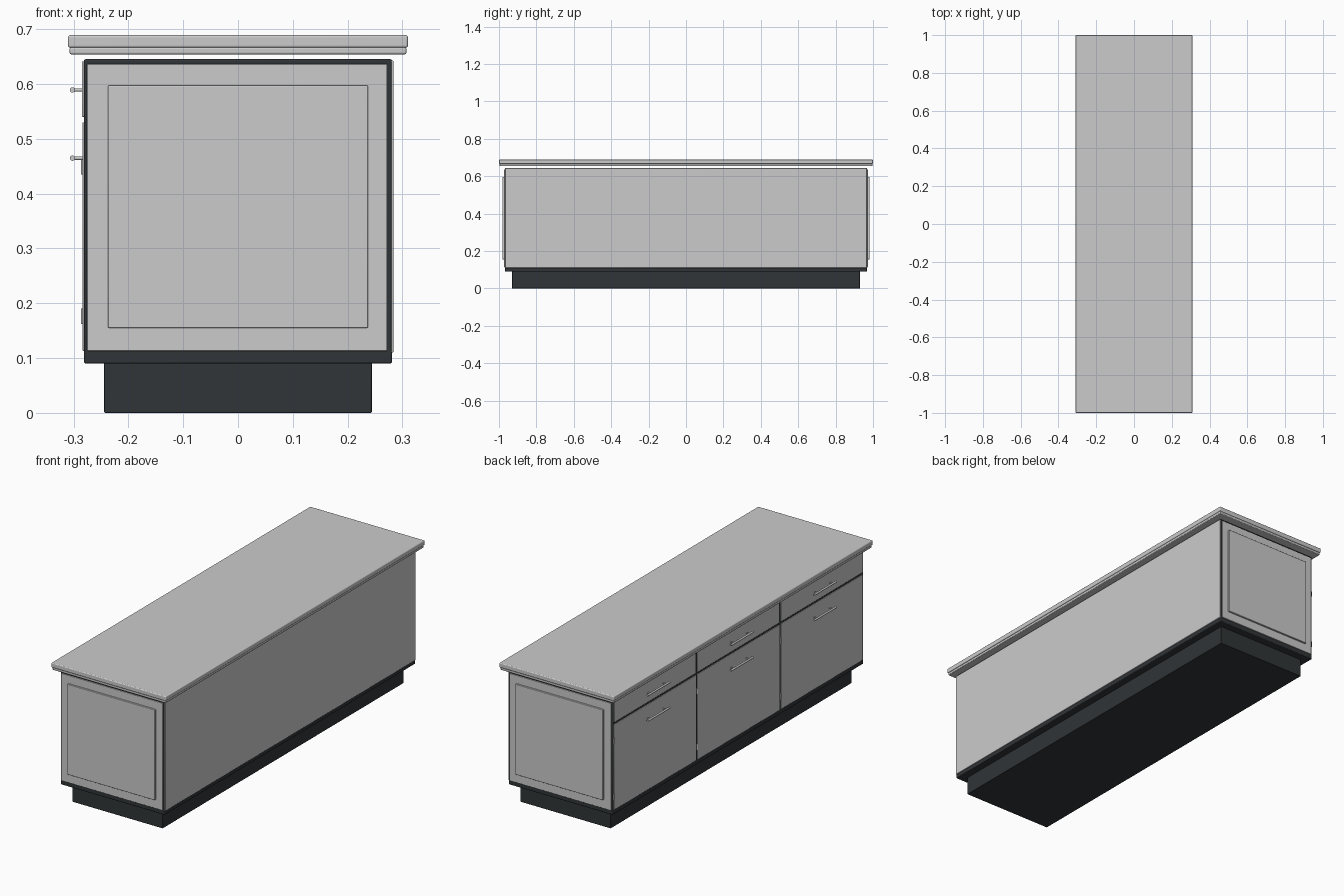
import bpy, math

if "Cube" in bpy.data.objects:
    bpy.data.objects.remove(bpy.data.objects["Cube"])

dark = bpy.data.materials.new("dark_charcoal")
dark.diffuse_color = (0.03, 0.035, 0.038, 1)
dark.use_nodes = True
dark.node_tree.nodes["Principled BSDF"].inputs["Base Color"].default_value = dark.diffuse_color


def box(name, x, y, z, bevel=0.0, mat=None, segments=2):
    """Box from (min, max) ranges on each axis."""
    bpy.ops.mesh.primitive_cube_add(
        size=1, location=[(a + b) / 2 for a, b in (x, y, z)])
    ob = bpy.context.object
    ob.name = name
    ob.scale = [b - a for a, b in (x, y, z)]
    bpy.ops.object.transform_apply(location=False, rotation=False, scale=True)
    if bevel:
        m = ob.modifiers.new("bevel", 'BEVEL')
        m.width, m.segments = bevel, segments
        bpy.ops.object.shade_smooth_by_angle()
    if mat:
        ob.data.materials.append(mat)
    return ob


def rod(name, loc, radius, length, axis):
    rot = {'x': (0, math.pi / 2, 0), 'y': (math.pi / 2, 0, 0), 'z': (0, 0, 0)}[axis]
    bpy.ops.mesh.primitive_cylinder_add(
        vertices=16, radius=radius, depth=length, location=loc, rotation=rot)
    bpy.context.object.name = name
    bpy.ops.object.shade_smooth_by_angle()


def handle(name, y, z):
    rod(name + "_bar", (-0.302, y, z), 0.0048, 0.17, 'y')
    for i, s in enumerate((-1, 1)):
        rod(f"{name}_post_{i}", (-0.292, y + s * 0.06, z), 0.003, 0.02, 'x')


# Plinth and dark carcass
box("plinth", (-0.244, 0.244), (-0.93, 0.93), (0, 0.092), 0.002, dark)
box("carcass", (-0.281, 0.281), (-0.968, 0.968), (0.09, 0.645), 0.003, dark)

# Two-step worktop, hovering just above the carcass
box("worktop_lower", (-0.307, 0.307), (-0.997, 0.997), (0.654, 0.667), 0.003)
box("worktop", (-0.31, 0.31), (-1, 1), (0.666, 0.689), 0.004, segments=3)

# Plain back panel
box("back_panel", (0.27, 0.2835), (-0.967, 0.967), (0.11, 0.643), 0.002)

# End panels with a raised centre field
for end, s in (("front", -1), ("rear", 1)):
    box(end + "_end_panel", (-0.275, 0.272), sorted((s * 0.96, s * 0.972)),
        (0.113, 0.636), 0.001)
    box(end + "_raised_field", (-0.237, 0.237), sorted((s * 0.965, s * 0.981)),
        (0.155, 0.597), 0.002)

# Three bays of drawer over door on the left side
bay, gap = 1.93 / 3, 0.005
for i in range(3):
    yc = (i - 1) * bay
    ys = (yc - bay / 2 + gap, yc + bay / 2 - gap)
    box(f"drawer_front_{i}", (-0.2845, -0.27), ys, (0.54, 0.641), 0.0015)
    box(f"door_{i}", (-0.2835, -0.27), ys, (0.113, 0.53), 0.0015)
    handle(f"drawer_handle_{i}", yc, 0.589)
    handle(f"door_handle_{i}", yc, 0.4645)
    for j, z in enumerate((0.176, 0.449)):
        rod(f"hinge_{i}_{j}", (-0.2825, ys[1], z), 0.004, 0.028, 'z')
